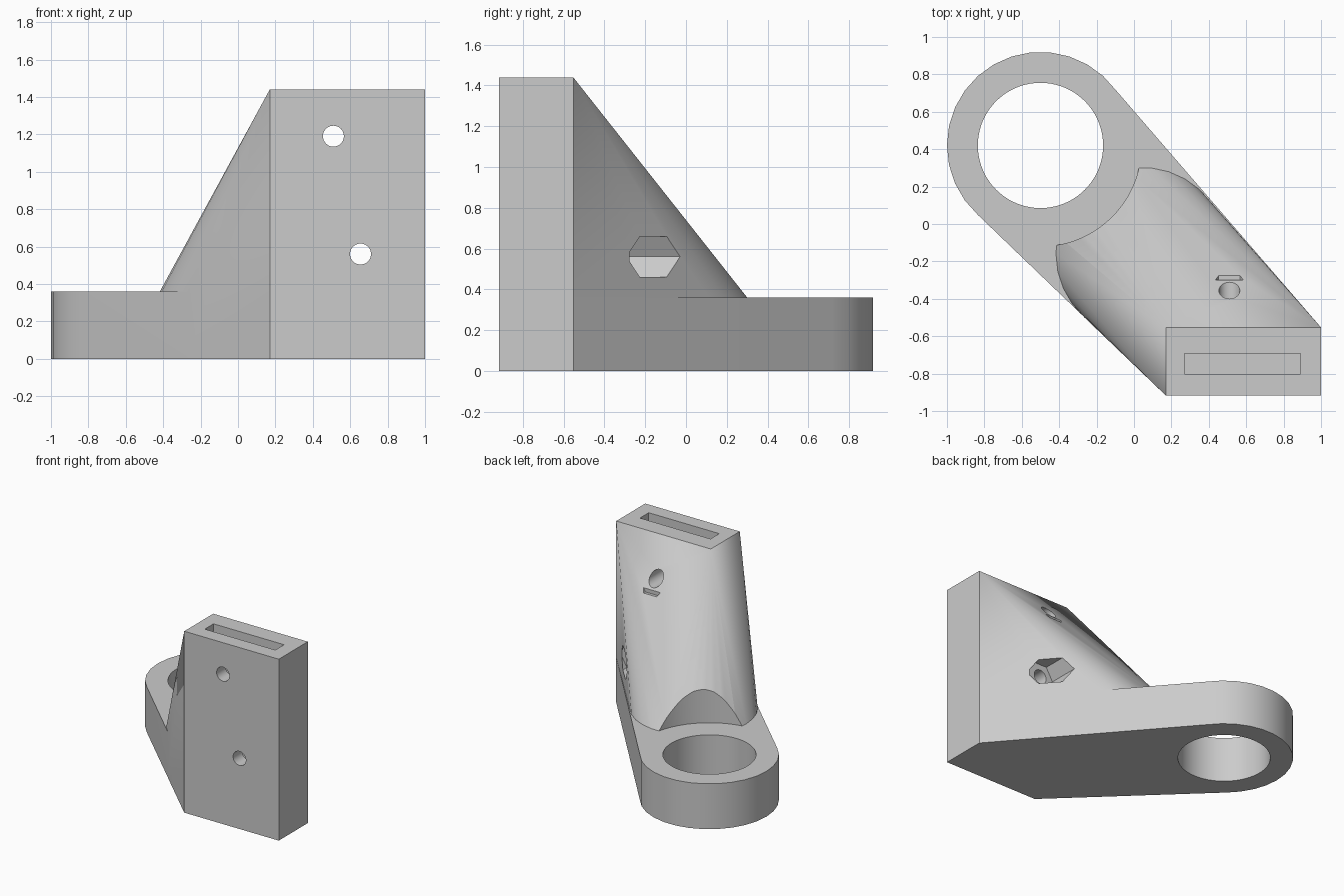
import bpy, bmesh, math
from mathutils import Matrix, Vector

if "Cube" in bpy.data.objects:
    bpy.data.objects.remove(bpy.data.objects["Cube"], do_unlink=True)

RING = Vector((-0.5, 0.42))        # centre of the ring
BLOCK = Vector((0.585, -0.735))    # centre of the upright block
BASE_H, TOP_H = 0.36, 1.44

grey = bpy.data.materials.new("plain_grey")
grey.use_nodes = True
colour = (0.6, 0.6, 0.6, 1)
grey.diffuse_color = colour
grey.node_tree.nodes["Principled BSDF"].inputs["Base Color"].default_value = colour


def make(name, bm):
    bmesh.ops.recalc_face_normals(bm, faces=bm.faces)
    mesh = bpy.data.meshes.new(name)
    bm.to_mesh(mesh)
    bm.free()
    mesh.materials.append(grey)
    obj = bpy.data.objects.new(name, mesh)
    bpy.context.collection.objects.link(obj)
    return obj


def add_box(bm, centre, size):
    bmesh.ops.create_cube(bm, matrix=Matrix.Translation(centre) @ Matrix.Diagonal((*size, 1)))


def add_disc_prism(bm, centre, radius, z0, z1, sides):
    """Upright prism with its first corner on the x axis."""
    rims = [[bm.verts.new((centre.x + radius * math.cos(math.tau * i / sides),
                           centre.y + radius * math.sin(math.tau * i / sides), z))
             for i in range(sides)] for z in (z0, z1)]
    bm.faces.new(rims[0])
    bm.faces.new(rims[1])
    for i in range(sides):
        j = (i + 1) % sides
        bm.faces.new((rims[0][i], rims[0][j], rims[1][j], rims[1][i]))


def hull_of_block_and_disc(name, block_h, centre, radius):
    bm = bmesh.new()
    add_box(bm, (*BLOCK, block_h / 2), (0.83, 0.364, block_h))
    add_disc_prism(bm, centre, radius, 0, BASE_H, 30)
    points = [v.co.copy() for v in bm.verts]
    bm.clear()
    verts = [bm.verts.new(p) for p in points]
    hull = bmesh.ops.convex_hull(bm, input=verts)
    junk = set(hull["geom_interior"]) | set(hull["geom_unused"])
    bmesh.ops.delete(bm, geom=[g for g in junk if isinstance(g, bmesh.types.BMVert)],
                     context="VERTS")
    bmesh.ops.dissolve_limit(bm, angle_limit=0.002, verts=bm.verts, edges=bm.edges)
    return make(name, bm)


def upright_cutter(centre, radius, z0, z1, sides):
    bm = bmesh.new()
    add_disc_prism(bm, centre, radius, z0, z1, sides)
    return make("cutter", bm)


def depth_cutter(x, z, radius, y0, y1, sides):
    """Prism running front to back."""
    bm = bmesh.new()
    add_disc_prism(bm, Vector((0, 0)), radius, -y1, -y0, sides)
    turn = Matrix.Translation((x, 0, z)) @ Matrix.Rotation(math.pi / 2, 4, "X")
    bmesh.ops.transform(bm, matrix=turn, verts=bm.verts)
    return make("cutter", bm)


def combine(target, tool, operation):
    mod = target.modifiers.new(operation.lower(), "BOOLEAN")
    mod.operation, mod.object, mod.solver = operation, tool, "EXACT"
    bpy.context.view_layer.objects.active = target
    bpy.ops.object.modifier_apply(modifier=mod.name)
    bpy.data.objects.remove(tool, do_unlink=True)


# Low arm joining the ring and the block
bracket = hull_of_block_and_disc("ring_bracket", BASE_H, RING, 0.5)

# Sloping buttress, trimmed by a clearance around the ring
buttress = hull_of_block_and_disc("buttress", TOP_H, (RING + BLOCK) / 2, 0.46)
combine(buttress, upright_cutter(RING, 0.54, -0.5, 2, 96), "DIFFERENCE")
combine(bracket, buttress, "UNION")

# Ring bore
combine(bracket, upright_cutter(RING, 0.335, -0.5, 1, 72), "DIFFERENCE")

# Slot in the top of the block
bm = bmesh.new()
add_box(bm, (0.58, -0.748, 0.96), (0.62, 0.11, 1.2))
combine(bracket, make("cutter", bm), "DIFFERENCE")

# Screw holes with hexagonal nut pockets behind them
for x, z, floor in ((0.51, 1.19, -0.3), (0.655, 0.56, -0.277)):
    combine(bracket, depth_cutter(x, z, 0.056, -1.2, 1.2, 32), "DIFFERENCE")
    combine(bracket, depth_cutter(x, z, 0.1155, floor, 1.2, 6), "DIFFERENCE")

# Shading
bpy.ops.object.select_all(action="DESELECT")
bracket.select_set(True)
bpy.context.view_layer.objects.active = bracket
bpy.ops.object.shade_smooth_by_angle(angle=math.radians(25))
